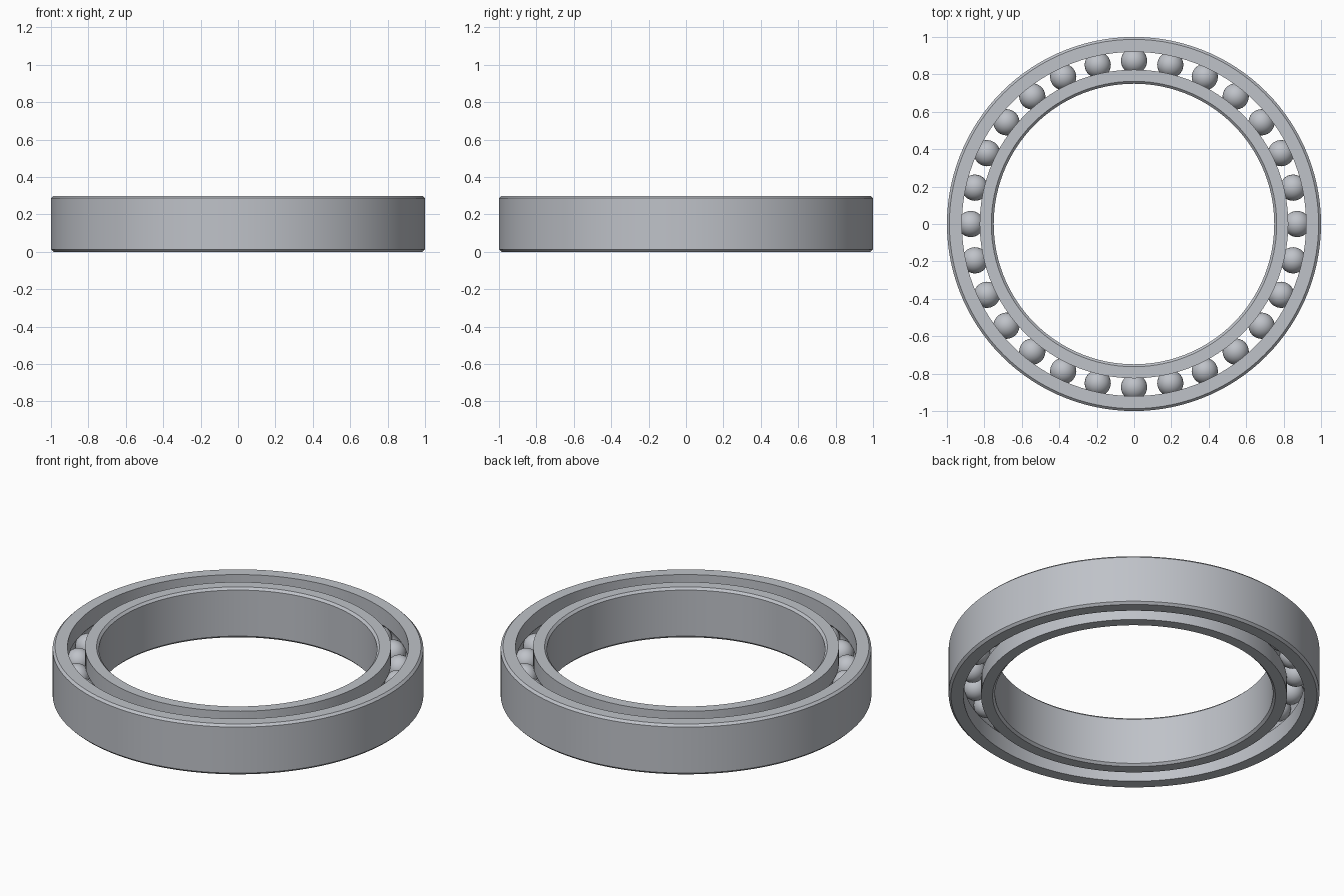
import bpy
import bmesh
import math
from mathutils import Matrix, Vector

cube = bpy.data.objects.get("Cube")
if cube:
    bpy.data.objects.remove(cube, do_unlink=True)

HEIGHT, CHAMFER = 0.3, 0.013
BORE, INNER_LIP, OUTER_LIP, RIM = 0.75, 0.825, 0.92, 1.0
PITCH = (INNER_LIP + OUTER_LIP) / 2
BALL_RADIUS, BALL_COUNT = 0.07, 28

steel = bpy.data.materials.new("steel_grey")
steel.use_nodes = True
colour = (0.52, 0.54, 0.58, 1)
steel.diffuse_color = colour
steel.node_tree.nodes["Principled BSDF"].inputs["Base Color"].default_value = colour


def finish(name, bm):
    """Turn a bmesh into a shaded steel object."""
    bmesh.ops.recalc_face_normals(bm, faces=bm.faces)
    mesh = bpy.data.meshes.new(name)
    bm.to_mesh(mesh)
    bm.free()
    mesh.materials.append(steel)
    obj = bpy.data.objects.new(name, mesh)
    bpy.context.collection.objects.link(obj)
    bpy.ops.object.select_all(action='DESELECT')
    obj.select_set(True)
    bpy.context.view_layer.objects.active = obj
    bpy.ops.object.shade_smooth_by_angle(angle=math.radians(25))


def race(name, plain, lip, steps=12, segments=120):
    """Spin a chamfered section whose lip side carries the ball groove."""
    out = 1 if plain > lip else -1
    mid = HEIGHT / 2
    reach = math.acos(abs(lip - PITCH) / BALL_RADIUS)
    section = [(lip, 0), (plain - out * CHAMFER, 0), (plain, CHAMFER),
               (plain, HEIGHT - CHAMFER), (plain - out * CHAMFER, HEIGHT), (lip, HEIGHT)]
    for i in range(steps + 1):
        a = reach * (1 - 2 * i / steps)
        section.append((PITCH + out * BALL_RADIUS * math.cos(a),
                        mid + BALL_RADIUS * math.sin(a)))
    bm = bmesh.new()
    verts = [bm.verts.new((r, 0, z)) for r, z in section]
    edges = [bm.edges.new((v, verts[i - 1])) for i, v in enumerate(verts)]
    bmesh.ops.spin(bm, geom=verts + edges, cent=(0, 0, 0), axis=(0, 0, 1),
                   angle=math.tau, steps=segments, use_merge=True)
    bmesh.ops.remove_doubles(bm, verts=bm.verts, dist=0.0001)
    finish(name, bm)


# Outer and inner races
race("outer_race", RIM, OUTER_LIP)
race("inner_race", BORE, INNER_LIP)

# Evenly spaced balls running in the groove
for i in range(BALL_COUNT):
    bm = bmesh.new()
    place = (Matrix.Rotation(math.tau * i / BALL_COUNT, 4, 'Z')
             @ Matrix.Translation(Vector((PITCH, 0, HEIGHT / 2))))
    bmesh.ops.create_uvsphere(bm, u_segments=32, v_segments=16,
                              radius=BALL_RADIUS, matrix=place)
    finish(f"ball_{i + 1}", bm)
